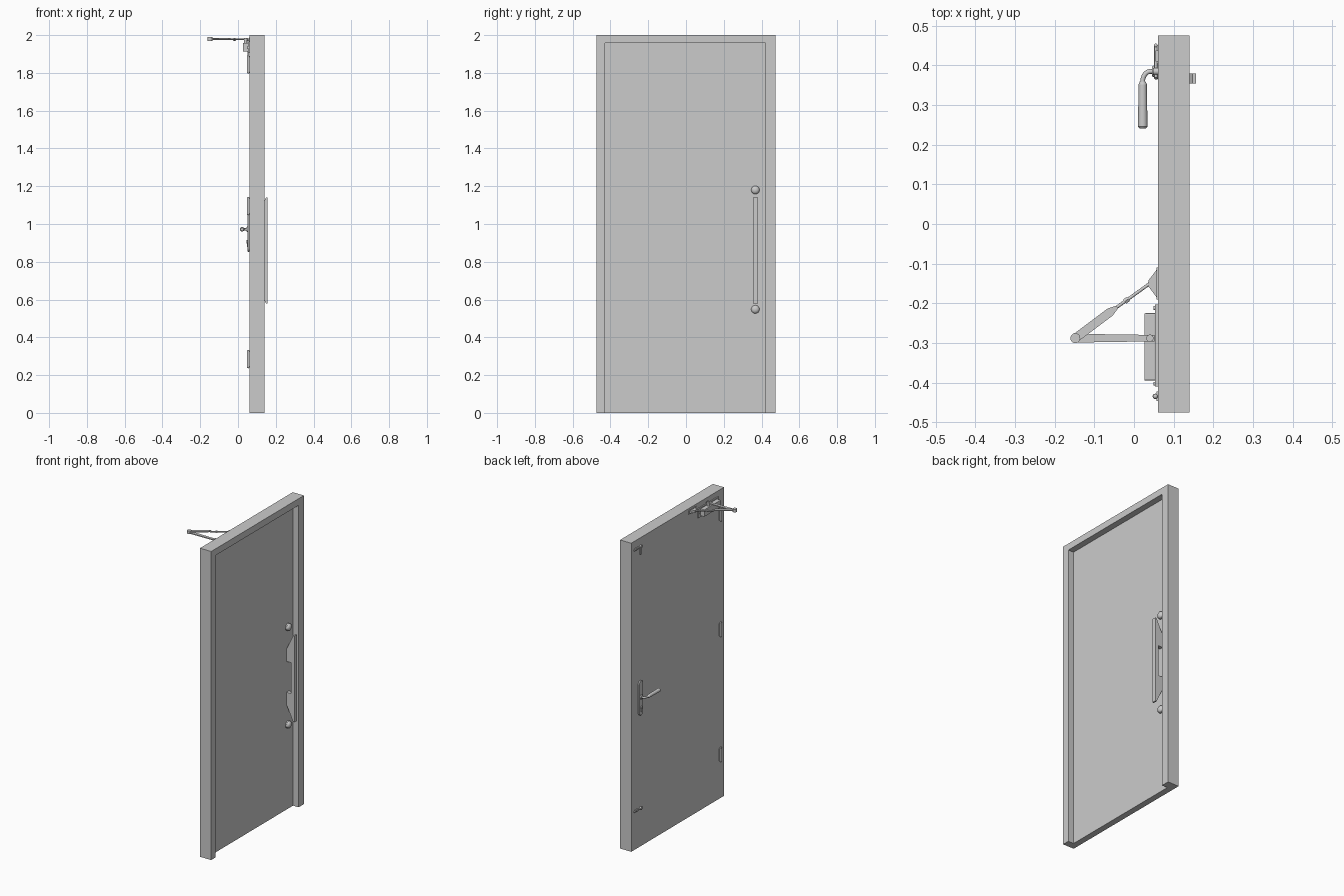
import bpy, bmesh, math
from mathutils import Vector

if "Cube" in bpy.data.objects:
    bpy.data.objects.remove(bpy.data.objects["Cube"])


def finish(name, bm, smooth=False, bevel=0):
    bmesh.ops.recalc_face_normals(bm, faces=bm.faces)
    me = bpy.data.meshes.new(name)
    bm.to_mesh(me)
    bm.free()
    ob = bpy.data.objects.new(name, me)
    bpy.context.collection.objects.link(ob)
    if bevel:
        m = ob.modifiers.new("bevel", 'BEVEL')
        m.width, m.segments = bevel, 2
    if smooth:
        bpy.ops.object.select_all(action='DESELECT')
        ob.select_set(True)
        bpy.context.view_layer.objects.active = ob
        bpy.ops.object.shade_smooth_by_angle(angle=math.radians(35))
    return ob


def prism(name, pts, axis, lo, hi, **kw):
    """Extrude a 2D outline along an axis (0 = x, 1 = y, 2 = z)."""
    bm = bmesh.new()

    def place(p, d):
        c = list(p)
        c.insert(axis, d)
        return c
    f = bm.faces.new([bm.verts.new(place(p, lo)) for p in pts])
    r = bmesh.ops.extrude_face_region(bm, geom=[f])
    v = [g for g in r["geom"] if isinstance(g, bmesh.types.BMVert)]
    bmesh.ops.translate(bm, verts=v, vec=place((0, 0), hi - lo))
    return finish(name, bm, **kw)


def box(name, x, y, z, **kw):
    return prism(name, [(x[0], y[0]), (x[1], y[0]), (x[1], y[1]), (x[0], y[1])], 2, *z, **kw)


def rod(name, a, b, r1, r2=None, n=20):
    a, b = Vector(a), Vector(b)
    bm = bmesh.new()
    bmesh.ops.create_cone(bm, cap_ends=True, segments=n, radius1=r1,
                          radius2=r1 if r2 is None else r2, depth=(b - a).length)
    bm.transform((b - a).to_track_quat('Z', 'Y').to_matrix().to_4x4())
    bmesh.ops.translate(bm, verts=bm.verts, vec=(a + b) / 2)
    return finish(name, bm, smooth=n > 8)


def ball(name, c, r, scale=(1, 1, 1)):
    bm = bmesh.new()
    bmesh.ops.create_uvsphere(bm, u_segments=20, v_segments=12, radius=r)
    bmesh.ops.scale(bm, verts=bm.verts, vec=scale)
    bmesh.ops.translate(bm, verts=bm.verts, vec=c)
    return finish(name, bm, smooth=True)


def slot(c, half, r, n=10):
    """Outline of a vertical plate with round ends, in (y, z)."""
    top = [(c[0] + r * math.cos(math.pi * i / n), c[1] + half - r + r * math.sin(math.pi * i / n))
           for i in range(n + 1)]
    return top + [(2 * c[0] - y, 2 * c[1] - z) for y, z in top]


# frame and recessed door leaf
Y0, Y1, TOP = -0.428, 0.42, 1.957
prism("door_frame", [(-.475, 0), (-.475, 2), (.475, 2), (.475, 0), (Y1, 0), (Y1, TOP),
                     (Y0, TOP), (Y0, 0)], 0, 0.06, 0.14)
box("door_leaf", (0.06, 0.10), (Y0, Y1), (0, TOP))

# pull handle with stepped, sloping legs
half = [(0.157, 0.28), (0.148, 0.28), (0.10, 0.18), (0.10, 0.10), (0.132, 0.10)]
outline = [(x, 0.86 + z) for x, z in half] + [(x, 0.86 - z) for x, z in reversed(half)]
bm_pts = [(x, z) for x, z in outline]
prism("pull_handle", bm_pts, 1, 0.354, 0.380)

# round caps above and below the pull handle
for z in (1.18, 0.548):
    rod("cap_base", (0.10, .367, z), (0.107, .367, z), 0.024, n=28)
    ball("cap_dome", (0.107, .367, z), 0.022, (0.7, 1, 1))

# hinges
for z in (0.285, 1.095, 1.845):
    rod("hinge_barrel", (0.054, -.435, z - .043), (0.054, -.435, z + .043), 0.007)
    box("hinge_leaf", (0.057, 0.061), (-.447, -.423), (z - .04, z + .04))
    for s in (-1, 1):
        ball("hinge_tip", (0.054, -.435, z + s * .043), 0.006)

# lever handle: plate, rose, bent neck, grip and lock
HY, HZ = 0.385, 0.972
prism("lever_plate", slot((HY, 0.965), 0.112, 0.02), 0, 0.051, 0.061, smooth=True, bevel=0.002)
rod("lever_rose", (0.053, HY, HZ), (0.045, HY, HZ), 0.016, 0.012)
path = [(0.052, HY), (0.042, HY)]
path += [(0.042 - .02 * math.sin(t), HY - .025 * (1 - math.cos(t)))
         for t in [math.pi / 2 * i / 8 for i in range(1, 9)]] + [(0.022, 0.345)]
cu = bpy.data.curves.new("lever_neck", 'CURVE')
cu.dimensions = '3D'
cu.bevel_depth, cu.bevel_resolution, cu.use_fill_caps = 0.006, 4, True
sp = cu.splines.new('POLY')
sp.points.add(len(path) - 1)
for p, (x, y) in zip(sp.points, path):
    p.co = (x, y, HZ, 1)
bpy.context.collection.objects.link(bpy.data.objects.new("lever_neck", cu))
rod("lever_grip", (0.022, 0.352, HZ), (0.022, 0.246, HZ), 0.0105, 0.012)
rod("lever_grip_shoulder", (0.022, 0.360, HZ), (0.022, 0.352, HZ), 0.007, 0.0105)
rod("lever_grip_end", (0.022, 0.246, HZ), (0.022, 0.241, HZ), 0.012, 0.008)
rod("lock_barrel", (0.055, HY, 0.905), (0.046, HY, 0.905), 0.009)
box("lock_body", (0.047, 0.055), (HY - .005, HY + .005), (0.878, 0.903))

# small latches at the top and bottom of the lock edge
for z, d in ((1.945, -1), (0.25, 1)):
    box("latch_plate", (0.053, 0.061), (0.41, 0.438), (z - .007, z + .007))
    rod("latch_rod", (0.055, 0.37, z), (0.055, 0.45, z), 0.004, n=12)
    ball("latch_knob", (0.055, 0.45, z), 0.005)
    rod("latch_pivot", (0.061, HY, z), (0.048, HY, z), 0.009)
box("latch_lever", (0.051, 0.059), (0.379, 0.391), (1.895, 1.945))

# door closer body
AY, AZ = -0.288, 1.977
box("closer_plate", (0.053, 0.061), (-.41, -.203), (1.905, 1.965))
box("closer_body", (0.026, 0.055), (-.395, -.225), (1.912, 1.958), bevel=0.003)
rod("closer_spindle", (0.04, AY, 1.955), (0.04, AY, 1.984), 0.009)
for y in (-.403, -.212):
    rod("closer_screw", (0.055, y, 1.935), (0.049, y, 1.935), 0.005, n=12)


def arm(name, a, b, wa, wb, z):
    """Flat tapered bar from a to b in plan, thickness 6 mm."""
    a, b = Vector(a), Vector(b)
    d = (b - a).normalized()
    s = Vector((-d.y, d.x))
    prism(name, [tuple(p) for p in (a + s * wa, b + s * wb, b - s * wb, a - s * wa)], 2, z - .003, z + .003)


# folding arm: main bar, elbow, second bar, adjusting rod and wall bracket
E, K, S = Vector((-.148, AY)), Vector((-.06, -.222)), Vector((0.04, -.150))
arm("closer_main_arm", (0.052, AY), E, 0.008, 0.011, AZ)
arm("closer_second_arm", E, K, 0.011, 0.011, AZ + .005)
D = (S - K).normalized()
arm("closer_arm_taper", K, K + D * .022, 0.011, 0.004, AZ + .005)
rod("closer_elbow", (*E, AZ - .007), (*E, AZ + .012), 0.0125)
rod("closer_adjust_rod", (*(K + D * .012), AZ), (*S, AZ), 0.004, n=12)
M = K + D * .045
rod("closer_adjust_nut", (*M, AZ), (*(M + D * .012), AZ), 0.0075, n=6)
prism("closer_bracket", [(0.061, -.11), (0.036, -.143), (0.036, -.157), (0.061, -.19)], 2,
      AZ - .009, AZ + .006)
box("closer_bracket_foot", (0.057, 0.061), (-.19, -.11), (AZ - .013, AZ + .01))
